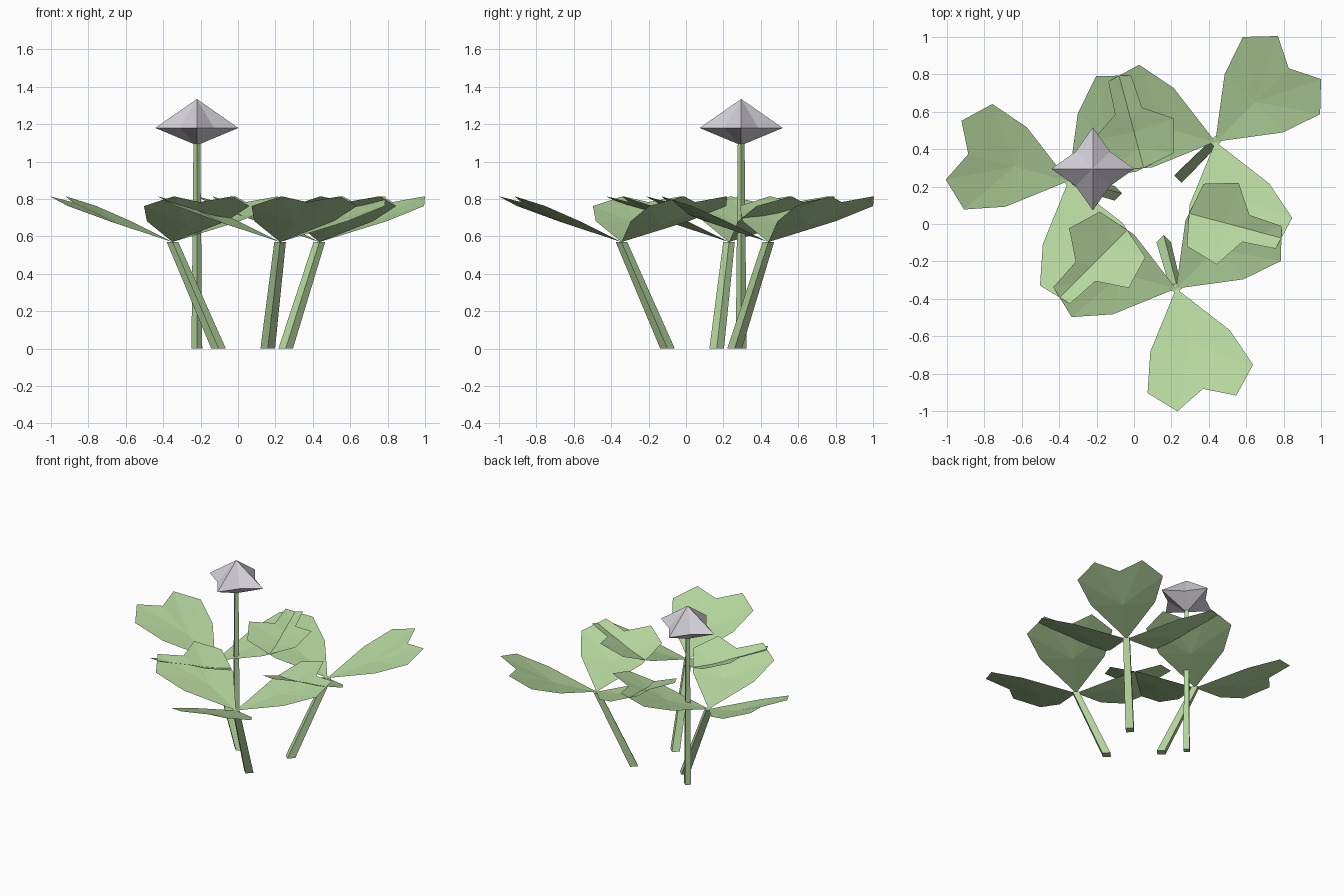
import bpy, math
from mathutils import Vector

if "Cube" in bpy.data.objects:
    bpy.data.objects.remove(bpy.data.objects["Cube"])


def material(name, rgb):
    m = bpy.data.materials.new(name)
    m.diffuse_color = (*rgb, 1)
    m.use_nodes = True
    m.node_tree.nodes["Principled BSDF"].inputs["Base Color"].default_value = m.diffuse_color
    return m


green = material("clover green", (0.46, 0.67, 0.34))
pale = material("pale lilac", (0.67, 0.64, 0.70))


def add(name, verts, faces, mat):
    me = bpy.data.meshes.new(name)
    me.from_pydata([tuple(v) for v in verts], [], faces)
    me.materials.append(mat)
    ob = bpy.data.objects.new(name, me)
    bpy.context.collection.objects.link(ob)
    return ob


def stem(name, base, top, r0, r1):
    # tapered four-sided stem with corners on the x and y axes
    axes = [Vector((1, 0, 0)), Vector((0, 1, 0)), Vector((-1, 0, 0)), Vector((0, -1, 0))]
    verts = [Vector(base) + a * r0 for a in axes] + [Vector(top) + a * r1 for a in axes]
    faces = [(i, (i + 1) % 4, (i + 1) % 4 + 4, i + 4) for i in range(4)]
    add(name, verts, faces + [(3, 2, 1, 0), (4, 5, 6, 7)], green)


HUB_Z, SLOPE, DIP = 0.57, 0.385, 0.02
# half outline of a heart leaf: distance along the midrib, distance sideways
HALF = [(0.29, -0.22), (0.50, -0.292), (0.636, -0.163)]
OUTLINE = [(0, 0)] + HALF + [(0.555, 0)] + [(u, -v) for u, v in reversed(HALF)]


def leaf(name, hub, angle):
    c, s = math.cos(angle), math.sin(angle)
    pts = [(u, v, u * SLOPE) for u, v in OUTLINE] + [(0.30, 0, 0.30 * SLOPE - DIP)]
    verts = [(hub[0] + u * c - v * s, hub[1] + u * s + v * c, HUB_Z + h) for u, v, h in pts]
    n = len(OUTLINE)
    add(name, verts, [(i, (i + 1) % n, n) for i in range(n)], green)


# three clovers: hub position and the way the stem leans
ANGLES = [math.radians(a) for a in (45, 165, 285)]
HUBS = [(0.435, 0.44), (-0.35, 0.23), (0.225, -0.345)]
for k, (hub, lean) in enumerate(zip(HUBS, ANGLES), 1):
    base = (hub[0] - 0.255 * math.cos(lean), hub[1] - 0.255 * math.sin(lean), 0)
    stem(f"clover_stem_{k}", base, (*hub, HUB_Z), 0.039, 0.031)
    for j, a in enumerate(ANGLES, 1):
        leaf(f"clover_leaf_{k}_{j}", hub, a)

# flower: stem and four-pointed star head
FX, FY = -0.22, 0.295
stem("flower_stem", (FX, FY, 0), (FX, FY, 1.12), 0.029, 0.018)
ring = []
for i in range(8):
    r = 0.222 if i % 2 == 0 else 0.13
    ring.append((FX + r * math.cos(i * math.pi / 4), FY + r * math.sin(i * math.pi / 4), 1.18))
faces = []
for i in range(8):
    j = (i + 1) % 8
    faces += [(i, j, 8), (j, i, 9)]
add("flower_head", ring + [(FX, FY, 1.335), (FX, FY, 1.087)], faces, pale)
